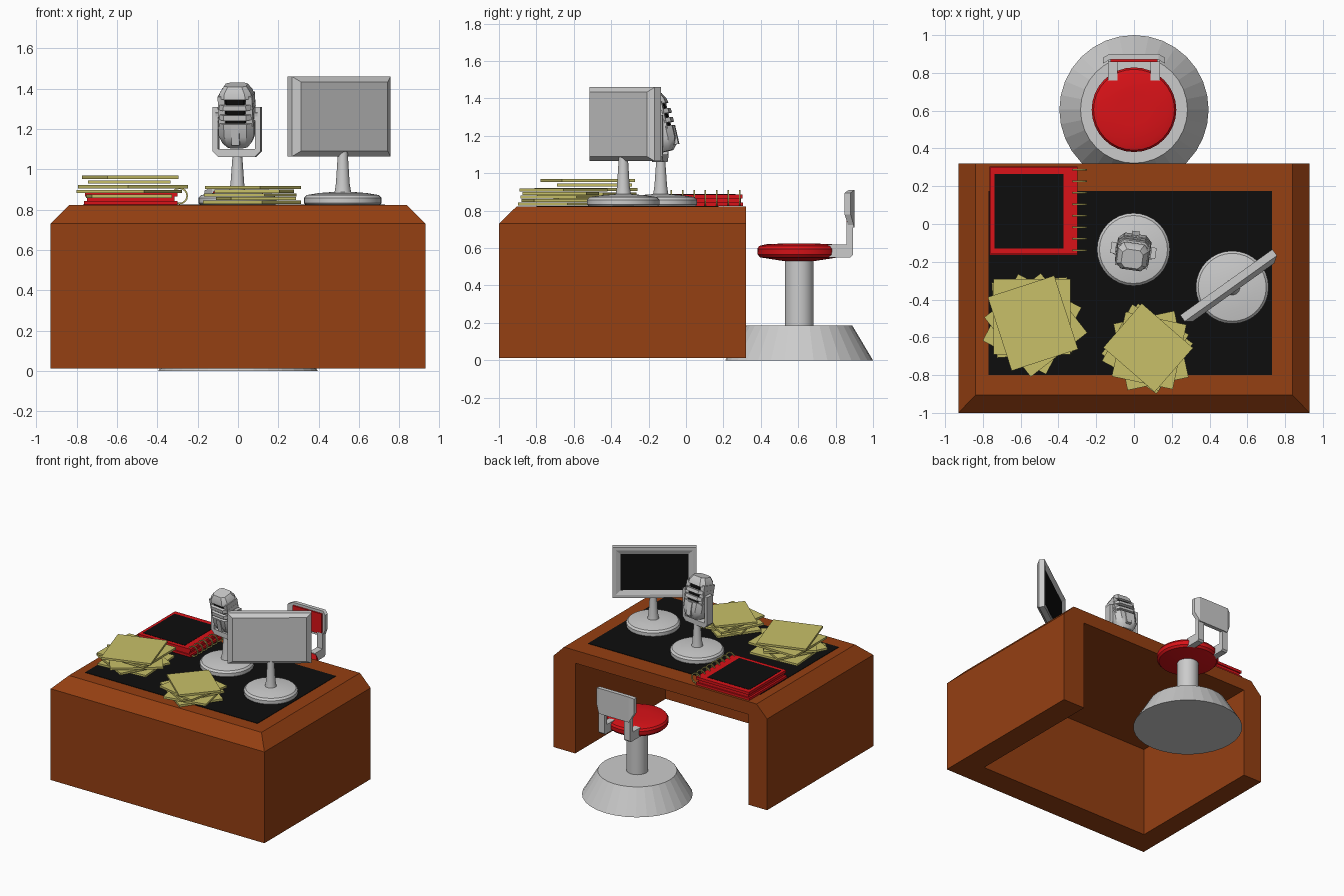
import bpy, bmesh
from math import sin, cos, pi, radians
from mathutils import Matrix, Vector

if "Cube" in bpy.data.objects:
    bpy.data.objects.remove(bpy.data.objects["Cube"])


def material(name, rgb):
    m = bpy.data.materials.new(name)
    m.diffuse_color = (*rgb, 1)
    m.use_nodes = True
    m.node_tree.nodes["Principled BSDF"].inputs["Base Color"].default_value = m.diffuse_color
    return m


WOOD = material("wood", (0.30, 0.05, 0.006))
RED = material("red", (0.70, 0.006, 0.009))
PAPER = material("paper", (0.58, 0.53, 0.14))
BLACK = material("black", (0.004, 0.004, 0.004))


def loft(name, rings, mat=None, matrix=None, smooth=False):
    """Skin a list of equal-length point rings and cap both ends."""
    bm = bmesh.new()
    vs = [[bm.verts.new(p) for p in r] for r in rings]
    n = len(vs[0])
    for a, b in zip(vs, vs[1:]):
        for i in range(n):
            j = (i + 1) % n
            bm.faces.new((a[i], a[j], b[j], b[i]))
    bm.faces.new(vs[0])
    bm.faces.new(vs[-1])
    if matrix:
        bm.transform(matrix)
    bmesh.ops.recalc_face_normals(bm, faces=bm.faces)
    me = bpy.data.meshes.new(name)
    bm.to_mesh(me)
    bm.free()
    ob = bpy.data.objects.new(name, me)
    bpy.context.collection.objects.link(ob)
    if mat:
        me.materials.append(mat)
    if smooth:
        bpy.ops.object.select_all(action='DESELECT')
        ob.select_set(True)
        bpy.context.view_layer.objects.active = ob
        bpy.ops.object.shade_smooth_by_angle(angle=radians(35))
    return ob


def rect(x0, x1, y0, y1, z):
    return [(x0, y0, z), (x1, y0, z), (x1, y1, z), (x0, y1, z)]


def box(name, x, y, z, mat=None, matrix=None):
    return loft(name, [rect(*x, *y, z[0]), rect(*x, *y, z[1])], mat, matrix)


def lathe(name, profile, cx, cy, mat=None, segs=32, smooth=True):
    rings = [[(cx + r * cos(2 * pi * i / segs), cy + r * sin(2 * pi * i / segs), z)
              for i in range(segs)] for r, z in profile]
    return loft(name, rings, mat, smooth=smooth)


def place(x, y, z, deg=0, tilt=0):
    return (Matrix.Translation((x, y, z)) @ Matrix.Rotation(radians(deg), 4, 'Z')
            @ Matrix.Rotation(radians(tilt), 4, 'X'))


# Desk with chamfered top and a knee space cut from the back
desk = loft("desk", [rect(-.93, .93, -1, .32, .012), rect(-.93, .93, -1, .32, .73),
                     rect(-.838, .838, -.905, .32, .823)], WOOD)
cutter = box("knee_space_cutter", (-.77, .74), (-.805, .6), (-.2, .722), WOOD)
cutter.hide_render = True
cut = desk.modifiers.new("knee_space", 'BOOLEAN')
cut.object, cut.operation, cut.solver = cutter, 'DIFFERENCE', 'EXACT'
bpy.context.view_layer.objects.active = desk
bpy.ops.object.modifier_apply(modifier=cut.name)
bpy.data.objects.remove(cutter)
box("desk_mat", (-.77, .73), (-.80, .175), (.815, .826), BLACK)

# Stool
SY = .605
lathe("stool_base", [(.395, 0), (.283, .187)], 0, SY, smooth=False)
lathe("stool_post", [(.077, .18), (.077, .545)], 0, SY)
lathe("stool_seat", [(.08, .53), (.208, .55), (.222, .565), (.224, .595), (.214, .611),
                     (.18, .62), (.09, .624)], 0, SY, RED)


# Stool backrest, wings bent forward
def slab(x, y0, y1, z0, z1):
    return [(x, y0, z0), (x, y1, z0), (x, y1, z1), (x, y0, z1)]


loft("backrest", [slab(-.165, .848, .88, .78, .895), slab(-.13, .87, .9, .71, .91),
                  slab(.13, .87, .9, .71, .91), slab(.165, .848, .88, .78, .895)])
box("backrest_pad", (-.125, .125), (.858, .872), (.73, .89), RED)
arm = [(.76, .55), (.88, .55), (.892, .562), (.892, .74), (.857, .74), (.857, .62), (.76, .62)]
for side, x in (("left", -.112), ("right", .112)):
    loft("backrest_arm_" + side, [[(x + d, y, z) for y, z in arm] for d in (-.025, .025)])


# Round stands for microphone and monitor
def stand(name, x, y, top):
    lathe(name + "_base", [(.185, .823), (.193, .832), (.193, .858), (.18, .872),
                           (.12, .882), (.045, .888)], x, y)
    lathe(name + "_stem", [(.042, .88), (.034, .93), (.024, top)], x, y)


stand("microphone", -.003, -.135, 1.07)
stand("monitor", .52, -.335, 1.09)

# Microphone yoke
u = [(-.09, 1.06), (.09, 1.06), (.12, 1.09), (.12, 1.31), (.093, 1.31), (.093, 1.1),
     (-.093, 1.1), (-.093, 1.31), (-.12, 1.31), (-.12, 1.09)]
loft("microphone_yoke", [[(x, d, z) for x, z in u] for d in (-.03, .03)],
     matrix=place(-.003, -.14, 0, -8))

# Microphone head: shells, pillars and slats around a dark core
HEAD = place(-.005, -.15, 1.265, -8, 13)


def octagon(hx, hy, z):
    c = min(hx, hy) * .4
    return [(hx - c, -hy, z), (hx, -hy + c, z), (hx, hy - c, z), (hx - c, hy, z),
            (-hx + c, hy, z), (-hx, hy - c, z), (-hx, -hy + c, z), (-hx + c, -hy, z)]


def head(name, sections, mat=None):
    loft(name, [octagon(*s) for s in sections], mat, HEAD, True)


head("microphone_core", [(.07, .06, -.05), (.065, .055, .11)], BLACK)
head("microphone_bottom", [(.05, .045, -.155), (.072, .065, -.13), (.088, .08, -.09),
                           (.09, .08, -.025)])
head("microphone_top", [(.083, .073, .098), (.078, .068, .125), (.055, .05, .158)])
for i, z in enumerate((.005, .055)):
    head(f"microphone_slat_{i}", [(.089, .08, z - .012), (.087, .078, z + .014)])
for i, x in enumerate((-.069, .069)):
    box(f"microphone_pillar_{i}", (x - .017, x + .017), (-.056, .056), (-.04, .11), None, HEAD)
box("microphone_rib", (-.02, .02), (-.086, .086), (-.13, -.03), None, HEAD)
box("microphone_pivot", (-.105, .105), (-.02, .02), (-.02, .02), None, HEAD)


# Monitor: bevelled casing, local -y is the rear
def frame(hx, hz, y):
    return [(-hx, y, -hz), (hx, y, -hz), (hx, y, hz), (-hx, y, hz)]


M = place(.508, -.335, 1.262, 35.5)
loft("monitor_casing", [frame(.265, .172, -.033), frame(.3, .198, -.008), frame(.3, .198, .033),
                        frame(.275, .174, .033), frame(.243, .142, .022)], matrix=M)
loft("monitor_screen", [frame(.243, .142, .018), frame(.243, .142, .024)], BLACK, M)

# Spiral notebook
box("notebook_cover_bottom", (-.765, -.30), (-.163, .305), (.825, .843), RED)
box("notebook_pages", (-.75, -.315), (-.153, .295), (.84, .87), RED)
box("notebook_cover_top", (-.76, -.30), (-.16, .303), (.866, .887), RED)
box("notebook_label", (-.738, -.372), (-.13, .265), (.88, .889), BLACK)
for k in range(8):
    bm = bmesh.new()
    bm.free()
    y = .287 - k * .061
    segs, rings = 16, []
    for i in range(segs + 1):
        a = 2 * pi * i / segs
        rings.append([(-.29 + (.038 + r) * cos(a), y + d, .868 + (.038 + r) * sin(a))
                      for r, d in ((-.004, -.004), (.004, -.004), (.004, .004), (-.004, .004))])
    loft(f"notebook_ring_{k}", rings, PAPER)


# Loose paper stacks: width, depth, turn, offset x, offset y
def stack(name, x, y, z, step, sheets):
    for i, (w, d, turn, dx, dy) in enumerate(sheets):
        box(f"{name}_{i}", (-w / 2, w / 2), (-d / 2, d / 2), (0, .016), PAPER,
            place(x + dx, y + dy, z + i * step, turn))


stack("large_paper_stack", -.53, -.525, .858, .0235,
      [(.40, .40, 4, -.01, .03), (.38, .40, -28, -.01, -.005), (.38, .40, 38, .01, -.01),
       (.41, .40, 0, -.01, .035), (.37, .41, 18, -.005, 0)])
stack("small_paper_stack", .07, -.66, .828, .0185,
      [(.36, .33, -36, 0, 0), (.33, .36, 12, .02, -.01), (.34, .34, 62, -.01, .005),
       (.33, .35, -12, .01, -.01), (.36, .31, -41, .005, .005)])
